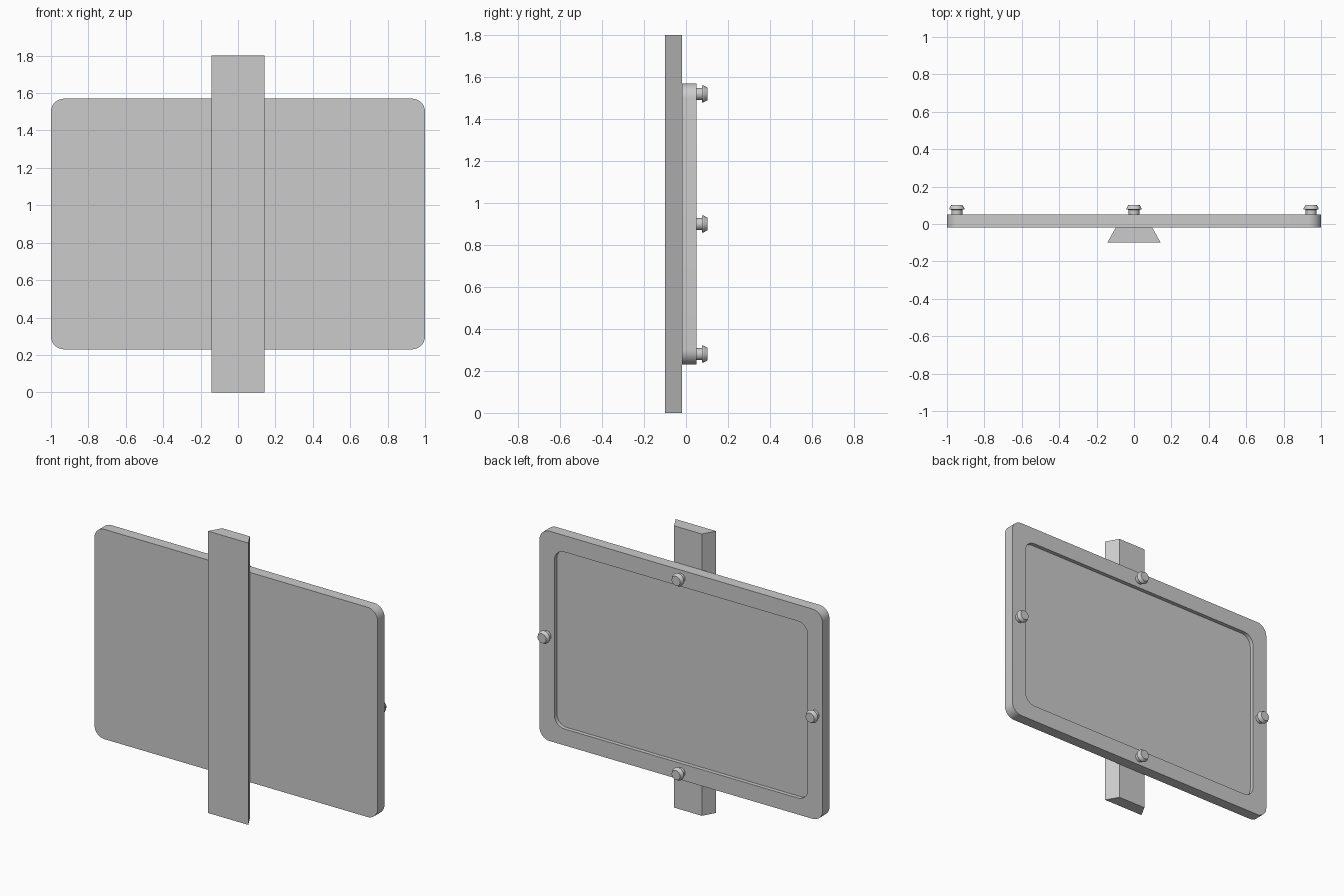
import bpy
import bmesh
from math import cos, sin, pi, radians

if "Cube" in bpy.data.objects:
    bpy.data.objects.remove(bpy.data.objects["Cube"], do_unlink=True)

MID_Z = 0.9

grey = bpy.data.materials.new("plain grey")
grey.use_nodes = True
grey.diffuse_color = (0.6, 0.6, 0.6, 1)
grey.node_tree.nodes["Principled BSDF"].inputs["Base Color"].default_value = (0.6, 0.6, 0.6, 1)


def rounded_rect(half_w, half_h, radius, steps=10):
    """Outline of a rounded rectangle as (x, z) points."""
    points = []
    for corner, (sx, sz) in enumerate([(1, 1), (-1, 1), (-1, -1), (1, -1)]):
        for i in range(steps + 1):
            a = (corner + i / steps) * pi / 2
            points.append((sx * (half_w - radius) + radius * cos(a),
                           sz * (half_h - radius) + radius * sin(a)))
    return points


def circle(radius, sides=32):
    return [(radius * cos(2 * pi * i / sides), radius * sin(2 * pi * i / sides))
            for i in range(sides)]


def loft(name, rings, x=0, z=MID_Z):
    """Join (y, outline) rings from front to back and cap both ends."""
    bm = bmesh.new()
    loops = [[bm.verts.new((px, y, pz)) for px, pz in outline] for y, outline in rings]
    for a, b in zip(loops, loops[1:]):
        for i in range(len(a)):
            j = (i + 1) % len(a)
            bm.faces.new((a[i], a[j], b[j], b[i]))
    bm.faces.new(loops[0])
    bm.faces.new(loops[-1])
    bmesh.ops.recalc_face_normals(bm, faces=bm.faces)
    mesh = bpy.data.meshes.new(name)
    bm.to_mesh(mesh)
    bm.free()
    mesh.materials.append(grey)
    obj = bpy.data.objects.new(name, mesh)
    obj.location = (x, 0, z)
    bpy.context.collection.objects.link(obj)
    bpy.ops.object.select_all(action="DESELECT")
    obj.select_set(True)
    bpy.context.view_layer.objects.active = obj
    bpy.ops.object.shade_smooth_by_angle(angle=radians(25))
    return obj


# Panel with a shallow recess in its back
outer = rounded_rect(1.0, 0.67, 0.07)
inner = rounded_rect(0.895, 0.565, 0.07)
loft("panel", [(-0.02, outer), (0.05, outer), (0.05, inner), (0.025, inner)])


# Upright rail, wider at the front
def rail_outline(half_w):
    return [(half_w, 0.9), (-half_w, 0.9), (-half_w, -0.9), (half_w, -0.9)]


loft("upright_rail", [(-0.10, rail_outline(0.143)), (-0.02, rail_outline(0.098))])

# Snap pins in the middle of each frame side
pin_profile = [(0.045, 0.029), (0.076, 0.029), (0.077, 0.04), (0.084, 0.04), (0.102, 0.03)]
pin_rings = [(y, circle(r)) for y, r in pin_profile]
for side, x, dz in [("left", 0.947, 0), ("right", -0.947, 0),
                    ("top", 0, 0.62), ("bottom", 0, -0.62)]:
    loft(side + "_pin", pin_rings, x, MID_Z + dz)
